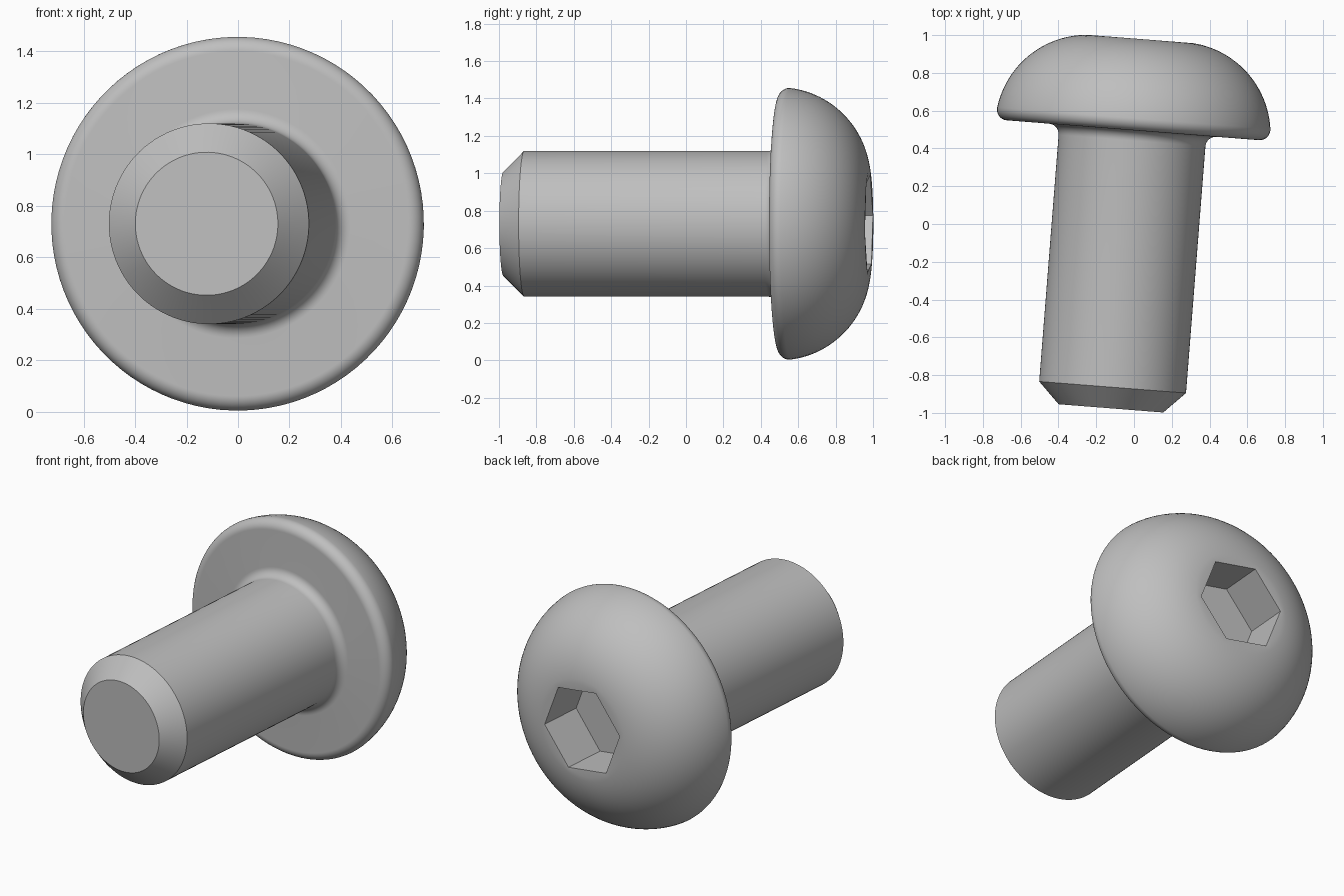
import bpy, bmesh
from math import sin, cos, sqrt, atan2, radians, pi
from mathutils import Matrix

if "Cube" in bpy.data.objects:
    bpy.data.objects.remove(bpy.data.objects["Cube"])

SEGMENTS = 96            # a multiple of six, so the socket corners fall on ring points
TILT = radians(-4.5)
START = radians(51)      # angle of the first socket corner
TIP, UNDERSIDE, CROWN = 0.0, 1.477, 1.96
SHAFT_R, HEX_R, FLAT_R = 0.39, 0.278, 0.283
FILLET, RIM = 0.055, 0.057
SOCKET_DEPTH = 0.28


def arc(centre_r, centre_a, radius, start, end, steps):
    """Points (radius, axial) along an arc of the profile."""
    return [(centre_r + radius * cos(start + (end - start) * i / steps),
             centre_a + radius * sin(start + (end - start) * i / steps))
            for i in range(steps + 1)]


def hex_factor(angle):
    """Distance to a hexagon's edge, for corner radius one."""
    return cos(pi / 6) / cos(angle % (pi / 3) - pi / 6)


# Profile of shaft, fillet, rim and dome, from tip to crown
dome_r, dome_a, dome_radius = 0.244, UNDERSIDE, 0.486
rim_r = dome_r + sqrt((dome_radius - RIM) ** 2 - RIM ** 2)
rim_end = atan2(RIM, rim_r - dome_r)
dome_end = atan2(CROWN - dome_a, FLAT_R - dome_r)
profile = [(SHAFT_R - 0.112, TIP), (SHAFT_R, TIP + 0.112)]
profile += arc(SHAFT_R + FILLET, UNDERSIDE - FILLET, FILLET, pi, pi / 2, 8)
profile += arc(rim_r, UNDERSIDE + RIM, RIM, -pi / 2, rim_end, 12)
profile += arc(dome_r, dome_a, dome_radius, rim_end, dome_end, 24)[1:]
rings = [(r, a, False) for r, a in profile]

# Hexagonal socket: mouth and floor
rings += [(HEX_R, CROWN, True), (HEX_R, CROWN - SOCKET_DEPTH, True)]

bm = bmesh.new()
loops = []
for r, a, is_hex in rings:
    loop = []
    for i in range(SEGMENTS):
        turn = 2 * pi * i / SEGMENTS
        rad = r * hex_factor(turn) if is_hex else r
        loop.append(bm.verts.new((rad * cos(START + turn), a, rad * sin(START + turn))))
    loops.append(loop)
for low, high in zip(loops, loops[1:]):
    for i in range(SEGMENTS):
        j = (i + 1) % SEGMENTS
        bm.faces.new((low[i], low[j], high[j], high[i]))
bm.faces.new(loops[0])
bm.faces.new(loops[-1])
bmesh.ops.recalc_face_normals(bm, faces=bm.faces[:])
bm.transform(Matrix.Translation((-0.122, -0.976, 0.73)) @ Matrix.Rotation(TILT, 4, 'Z'))

mesh = bpy.data.meshes.new("button_head_bolt")
bm.to_mesh(mesh)
bm.free()
bolt = bpy.data.objects.new("button_head_bolt", mesh)
bpy.context.collection.objects.link(bolt)

# Plain grey metal
grey = bpy.data.materials.new("grey")
grey.use_nodes = True
colour = (0.52, 0.52, 0.52, 1)
grey.diffuse_color = colour
grey.node_tree.nodes["Principled BSDF"].inputs["Base Color"].default_value = colour
mesh.materials.append(grey)

# Smooth curves, crisp chamfer and socket edges
bpy.ops.object.select_all(action='DESELECT')
bolt.select_set(True)
bpy.context.view_layer.objects.active = bolt
bpy.ops.object.shade_smooth_by_angle(angle=radians(30))
